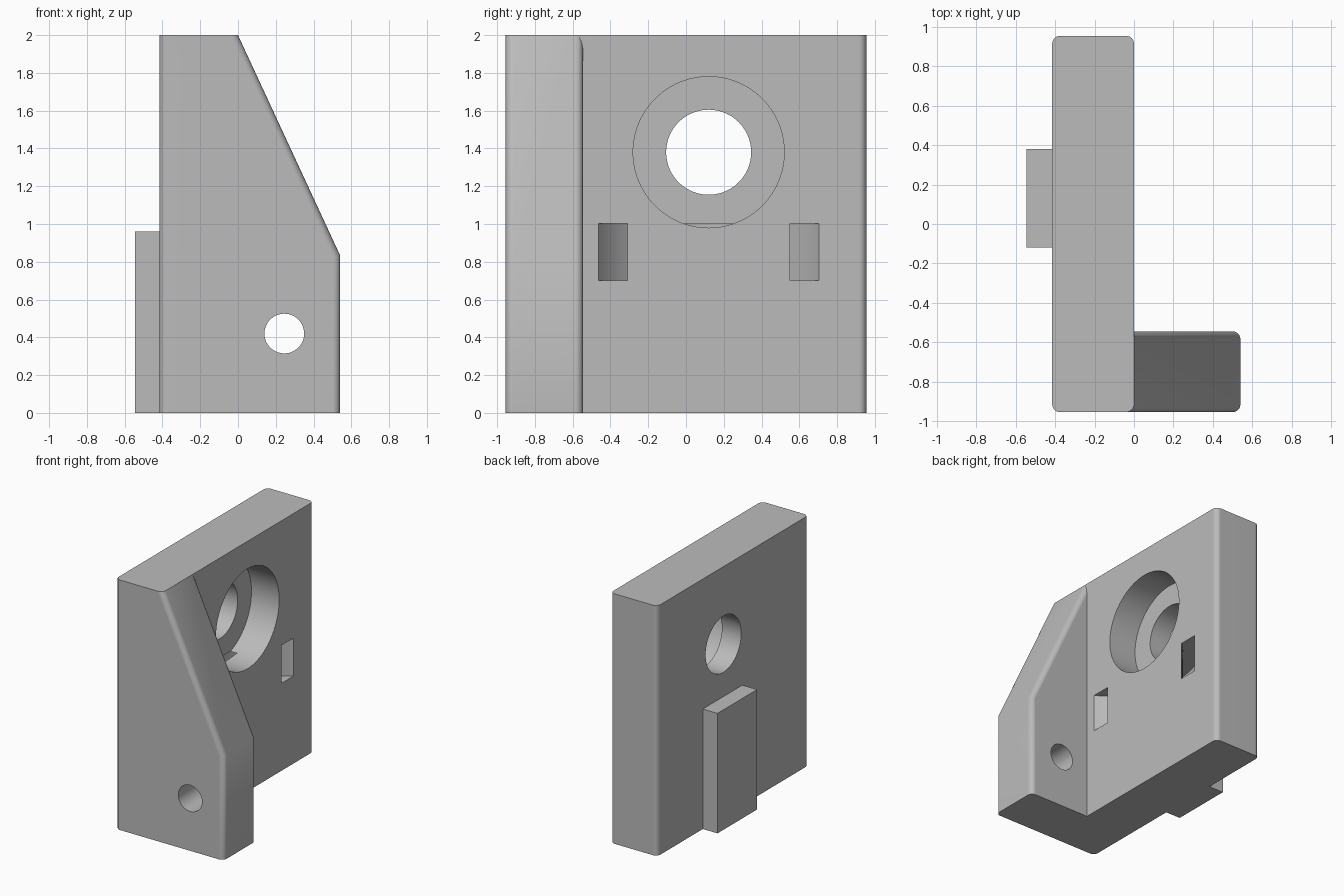
import bpy, bmesh, math
from mathutils import Matrix, Vector

cube = bpy.data.objects.get("Cube")
if cube:
    bpy.data.objects.remove(cube, do_unlink=True)

X0, X1 = -0.415, 0.54        # plate back and wall tip
Y0, Y1 = -0.955, 0.955       # wall outer side and plate far end
WALL_IN = -0.545             # inner side of the wall
ROUND = 0.04
BORE = Vector((0, 0.12, 1.38))

grey = bpy.data.materials.new("light grey")
grey.use_nodes = True
colour = (0.5, 0.5, 0.5, 1)
grey.diffuse_color = colour
grey.node_tree.nodes["Principled BSDF"].inputs["Base Color"].default_value = colour


def finish(name, bm):
    bmesh.ops.recalc_face_normals(bm, faces=bm.faces)
    mesh = bpy.data.meshes.new(name)
    bm.to_mesh(mesh)
    bm.free()
    mesh.materials.append(grey)
    obj = bpy.data.objects.new(name, mesh)
    bpy.context.collection.objects.link(obj)
    return obj


def prism(name, points, direction, rounded=lambda a, b: False):
    """Extrude a closed outline and round the edges picked by a rule."""
    bm = bmesh.new()
    face = bm.faces.new([bm.verts.new(p) for p in points])
    new = bmesh.ops.extrude_face_region(bm, geom=[face])["geom"]
    bmesh.ops.translate(bm, vec=direction,
                        verts=[v for v in new if isinstance(v, bmesh.types.BMVert)])
    edges = [e for e in bm.edges if rounded(e.verts[0].co, e.verts[1].co)]
    if edges:
        bmesh.ops.bevel(bm, geom=edges, offset=ROUND, segments=6,
                        profile=0.5, affect='EDGES')
    return finish(name, bm)


def block(name, x, y, z, rounded=lambda a, b: False):
    outline = [(x[0], y[0], z[0]), (x[1], y[0], z[0]),
               (x[1], y[1], z[0]), (x[0], y[1], z[0])]
    return prism(name, outline, (0, 0, z[1] - z[0]), rounded)


def cylinder(name, centre, radius, depth, axis):
    bm = bmesh.new()
    turn = Vector((0, 0, 1)).rotation_difference(Vector(axis)).to_matrix().to_4x4()
    bmesh.ops.create_cone(bm, cap_ends=True, segments=96, radius1=radius,
                          radius2=radius, depth=depth,
                          matrix=Matrix.Translation(centre) @ turn)
    return finish(name, bm)


def upright(a, b):
    return abs(a.z - b.z) > 0.1 and abs(a.x - b.x) < 0.001


# Side wall with a sloping front edge
def wall_edge(a, b):
    along = abs(a.y - b.y) < 0.001 and abs(a.z - b.z) > 0.1
    back = max(a.x, b.x) < X0 + 0.01
    return along and (not back or a.y < Y0 + 0.01)


profile = [(X0, 0), (X1, 0), (X1, 0.835), (0, 2), (X0, 2)]
body = prism("bracket_body", [(x, Y0, z) for x, z in profile],
             (0, WALL_IN - Y0, 0), wall_edge)

# Main plate and back rib
plate = block("plate", (X0, 0), (-0.75, Y1), (0, 2),
              lambda a, b: upright(a, b) and a.y > 0)
rib = block("back_rib", (-0.545, -0.3), (-0.12, 0.38), (0, 0.96))

# Bore, counterbore, wall hole
bore = cylinder("bore_cutter", BORE, 0.225, 2, (1, 0, 0))
counterbore = cylinder("counterbore_cutter", BORE, 0.4, 0.49, (1, 0, 0))
wall_hole = cylinder("wall_hole_cutter", (0.245, -0.75, 0.42), 0.105, 0.7, (0, 1, 0))

# Curved strap channel joining the two slots
CENTRE_X = 0.35


def arc(half_width):
    radius = math.hypot(CENTRE_X, half_width)
    end = math.acos((CENTRE_X - 0.05) / radius)
    steps = [end * (i / 24 - 1) for i in range(49)]
    return [(CENTRE_X - radius * math.cos(t), BORE.y + radius * math.sin(t), 0.7)
            for t in steps]


channel = prism("channel_cutter", arc(0.583) + arc(0.43)[::-1], (0, 0, 0.303))

# Combine everything into one solid
cutters = [bore, counterbore, wall_hole, channel]
for part in [plate, rib] + cutters:
    mod = body.modifiers.new(part.name, 'BOOLEAN')
    mod.operation = 'DIFFERENCE' if part in cutters else 'UNION'
    mod.solver = 'EXACT'
    mod.object = part
bpy.context.view_layer.update()
result = bpy.data.meshes.new_from_object(
    body.evaluated_get(bpy.context.evaluated_depsgraph_get()))
body.modifiers.clear()
body.data = result
for part in [plate, rib] + cutters:
    bpy.data.objects.remove(part, do_unlink=True)

# Merge coplanar faces, then smooth the round surfaces only
bm = bmesh.new()
bm.from_mesh(result)
bmesh.ops.remove_doubles(bm, verts=bm.verts, dist=0.0002)
bmesh.ops.dissolve_limit(bm, angle_limit=0.005, verts=bm.verts, edges=bm.edges)
bm.to_mesh(result)
bm.free()
bpy.ops.object.select_all(action='DESELECT')
body.select_set(True)
bpy.context.view_layer.objects.active = body
bpy.ops.object.shade_smooth_by_angle(angle=math.radians(30))
weighted = body.modifiers.new("even_shading", 'WEIGHTED_NORMAL')
weighted.keep_sharp = True
